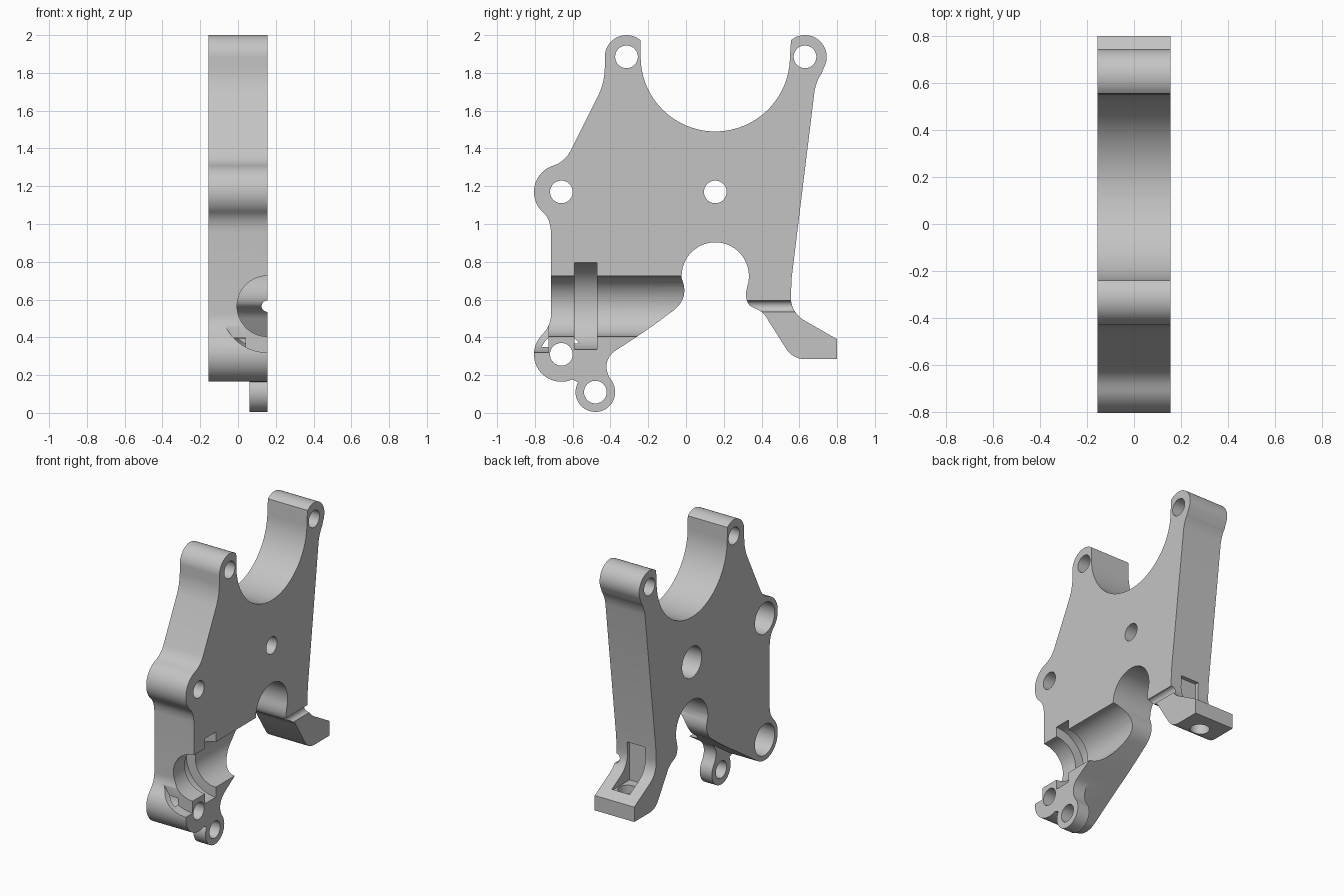
import bpy, bmesh, math
from mathutils import Vector, Matrix

if "Cube" in bpy.data.objects:
    bpy.data.objects.remove(bpy.data.objects["Cube"], do_unlink=True)

HALF = 0.155      # half the plate thickness
GREY = (0.55, 0.55, 0.55, 1)
metal = bpy.data.materials.new("plain grey metal")
metal.use_nodes = True
metal.diffuse_color = GREY
metal.node_tree.nodes["Principled BSDF"].inputs["Base Color"].default_value = GREY


def arc(y, z, r, start, end, steps=28):
    angles = [math.radians(start + (end - start) * i / steps) for i in range(steps + 1)]
    return [(y + r * math.cos(a), z + r * math.sin(a)) for a in angles]


def bend(a, b, c, steps=8):
    """Blend curve from a to c pulled towards b."""
    a, b, c = Vector(a), Vector(b), Vector(c)
    ts = [i / steps for i in range(steps + 1)]
    return [tuple(a * (1 - t) ** 2 + b * 2 * t * (1 - t) + c * t * t) for t in ts]


def finish(name, bm):
    bmesh.ops.remove_doubles(bm, verts=bm.verts, dist=0.0005)
    bmesh.ops.recalc_face_normals(bm, faces=bm.faces)
    mesh = bpy.data.meshes.new(name)
    bm.to_mesh(mesh)
    bm.free()
    mesh.materials.append(metal)
    ob = bpy.data.objects.new(name, mesh)
    bpy.context.collection.objects.link(ob)
    return ob


def prism(name, outline, x0, x1):
    """Extrude a side outline (y, z) from x0 to x1."""
    bm = bmesh.new()
    pts = []
    for p in outline:
        if not pts or (Vector(p) - Vector(pts[-1])).length > 0.001:
            pts.append(p)
    face = bm.faces.new([bm.verts.new((x0, y, z)) for y, z in pts])
    ext = bmesh.ops.extrude_face_region(bm, geom=[face])["geom"]
    moved = [v for v in ext if isinstance(v, bmesh.types.BMVert)]
    bmesh.ops.translate(bm, verts=moved, vec=(x1 - x0, 0, 0))
    return finish(name, bm)


def rod(name, start, end, r, sides=48):
    start, end = Vector(start), Vector(end)
    axis = end - start
    turn = axis.to_track_quat("Z", "Y").to_matrix().to_4x4()
    bm = bmesh.new()
    bmesh.ops.create_cone(bm, cap_ends=True, segments=sides, radius1=r, radius2=r,
                          depth=axis.length,
                          matrix=Matrix.Translation((start + end) / 2) @ turn)
    return finish(name, bm)


def combine(target, tool, operation):
    mod = target.modifiers.new(operation.lower(), "BOOLEAN")
    mod.operation, mod.solver, mod.object = operation, "EXACT", tool
    tool.hide_render = True
    bpy.context.view_layer.objects.active = target
    bpy.ops.object.modifier_apply(modifier=mod.name)
    bpy.data.objects.remove(tool, do_unlink=True)


# Main plate, outlined anticlockwise from the large top arch
outline = (
    arc(0.155, 1.885, 0.395, 0, -180, 48)
    + arc(-0.315, 1.885, 0.115, 50, 180)                     # front top ear
    + bend((-0.43, 1.83), (-0.43, 1.76), (-0.46, 1.69))
    + bend((-0.61, 1.39), (-0.64, 1.33), (-0.70, 1.31))
    + arc(-0.66, 1.17, 0.145, 106, 218)                      # front middle ear
    + bend((-0.765, 1.07), (-0.715, 1.03), (-0.715, 0.95))
    + bend((-0.715, 0.52), (-0.715, 0.46), (-0.765, 0.41))
    + arc(-0.66, 0.31, 0.145, 138, 303)                      # front lower ear
    + bend((-0.35, 0.345), (-0.20, 0.44), (-0.09, 0.525))
    + bend((-0.09, 0.525), (0.015, 0.59), (-0.015, 0.69))
    + arc(0.155, 0.725, 0.178, 184, -4)                      # small lower arch
    + bend((0.33, 0.69), (0.295, 0.58), (0.36, 0.555))
    + bend((0.36, 0.555), (0.41, 0.54), (0.435, 0.49))
    + bend((0.53, 0.34), (0.565, 0.285), (0.63, 0.285))      # rear foot
    + [(0.80, 0.285), (0.80, 0.39)]
    + bend((0.625, 0.49), (0.545, 0.54), (0.556, 0.64))
    + [(0.56, 0.72)]
    + bend((0.68, 1.70), (0.69, 1.76), (0.72, 1.80))
    + arc(0.63, 1.885, 0.115, -30, 130)                      # rear top ear
)
bracket = prism("bracket_plate", outline, -HALF, HALF)

# Thin lug below the front lower ear
lug = prism("lower_lug",
            arc(-0.48, 0.11, 0.105, 150, 385)
            + bend((-0.39, 0.165), (-0.44, 0.23), (-0.41, 0.29))
            + bend((-0.41, 0.29), (-0.395, 0.32), (-0.35, 0.345))
            + [(-0.45, 0.325), (-0.58, 0.25), (-0.61, 0.18)],
            0.06, HALF)
combine(bracket, lug, "UNION")

# Bolt holes through the plate, three of them counterbored from the right face
HOLES = [(-0.315, 1.885, False), (0.63, 1.885, False), (-0.66, 1.17, True),
         (0.155, 1.17, True), (-0.66, 0.31, True), (-0.48, 0.11, False)]
for y, z, counterbored in HOLES:
    combine(bracket, rod("hole_cutter", (-0.5, y, z), (0.5, y, z), 0.06), "DIFFERENCE")
    if counterbored:
        combine(bracket, rod("bore_cutter", (-0.5, y, z), (0.04, y, z), 0.11), "DIFFERENCE")

# Half-round channel, collar recess, front clearance and rear cable groove
for y0, y1, r in [(-0.95, 0.15, 0.16), (-0.59, -0.47, 0.23),
                  (-0.95, -0.728, 0.245), (0.2, 0.75, 0.03)]:
    combine(bracket, rod("channel_cutter", (HALF, y0, 0.565), (HALF, y1, 0.565), r, 64),
            "DIFFERENCE")

# Nut pocket behind the rear leg and screw hole through the foot
pocket = prism("pocket_cutter", [(0.53, 0.42), (0.73, 0.42), (0.73, 0.70), (0.53, 0.70)],
               -0.07, 0.07)
combine(bracket, pocket, "DIFFERENCE")
combine(bracket, rod("foot_hole_cutter", (0, 0.655, 0.2), (0, 0.655, 0.5), 0.063), "DIFFERENCE")

for ob in bpy.context.selected_objects:
    ob.select_set(False)
bracket.select_set(True)
bpy.context.view_layer.objects.active = bracket
bpy.ops.object.shade_smooth_by_angle(angle=math.radians(30))
